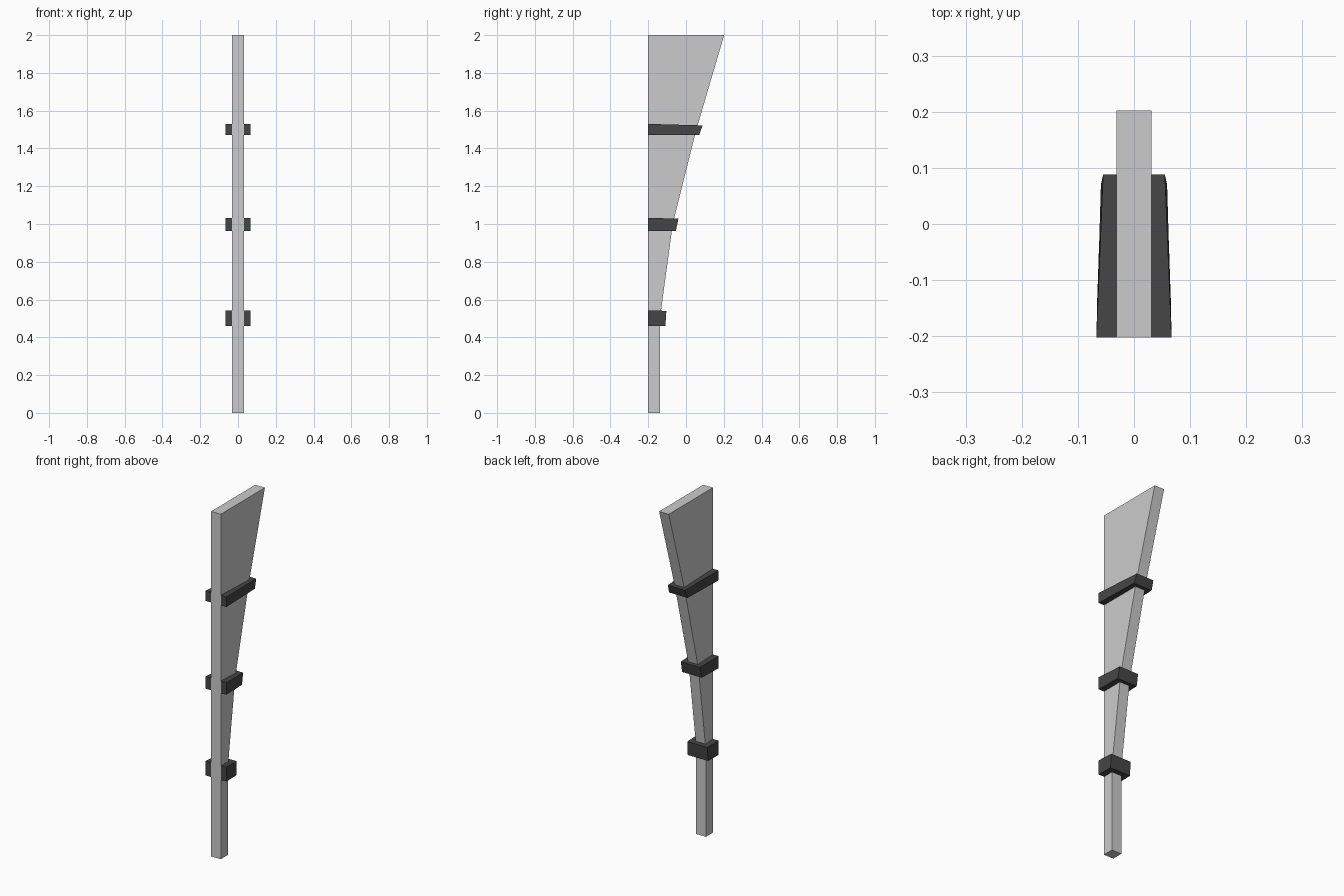
import bpy, bmesh

if "Cube" in bpy.data.objects:
    bpy.data.objects.remove(bpy.data.objects["Cube"])

FRONT, HALF = -0.202, 0.031


def make_object(name, rings, material=None):
    """Closed solid lofted through matching loops of points."""
    bm = bmesh.new()
    loops = [[bm.verts.new(p) for p in ring] for ring in rings]
    n = len(rings[0])
    bm.faces.new(loops[0])
    bm.faces.new(loops[-1])
    for a, b in zip(loops, loops[1:]):
        for i in range(n):
            j = (i + 1) % n
            bm.faces.new((a[i], a[j], b[j], b[i]))
    bmesh.ops.recalc_face_normals(bm, faces=bm.faces)
    mesh = bpy.data.meshes.new(name)
    bm.to_mesh(mesh)
    bm.free()
    obj = bpy.data.objects.new(name, mesh)
    bpy.context.collection.objects.link(obj)
    if material:
        mesh.materials.append(material)
    return obj


# Flared post: straight front, back edge steps outward with height
post_profile = [(0, -0.138), (0.5, -0.138), (1.0, -0.07), (1.5, 0.055), (2.0, 0.202)]
make_object("post", [[(-HALF, FRONT, z), (HALF, FRONT, z), (HALF, back, z), (-HALF, back, z)]
                     for z, back in post_profile])

dark = bpy.data.materials.new("dark_band")
dark.diffuse_color = (0.06, 0.06, 0.06, 1)
dark.use_nodes = True
dark.node_tree.nodes["Principled BSDF"].inputs["Base Color"].default_value = dark.diffuse_color


def u_ring(z_front, z_back, back, x_back, inner):
    """U-shaped outline, open at the front where the post shows through."""
    x_front = 0.067
    right = [(HALF, FRONT, z_front), (x_front, FRONT, z_front),
             (x_back, back, z_back)]
    left = [(-x, y, z) for x, y, z in reversed(right)]
    return right + left + [(-HALF, inner, z_back), (HALF, inner, z_back)]


# Bands: front bottom/top z, back bottom/top z, back bottom/top y and x, post back y
bands = {
    "lower_band": ((0.46, 0.543), (0.46, 0.54), (-0.109, -0.104), (0.065, 0.064), -0.138),
    "middle_band": ((0.963, 1.033), (0.963, 1.028), (-0.054, -0.04), (0.063, 0.061), -0.075),
    "upper_band": ((1.472, 1.53), (1.472, 1.522), (0.07, 0.088), (0.059, 0.055), 0.045),
}
for name, (zf, zb, back, xb, inner) in bands.items():
    make_object(name, [u_ring(zf[i], zb[i], back[i], xb[i], inner) for i in (0, 1)], dark)
